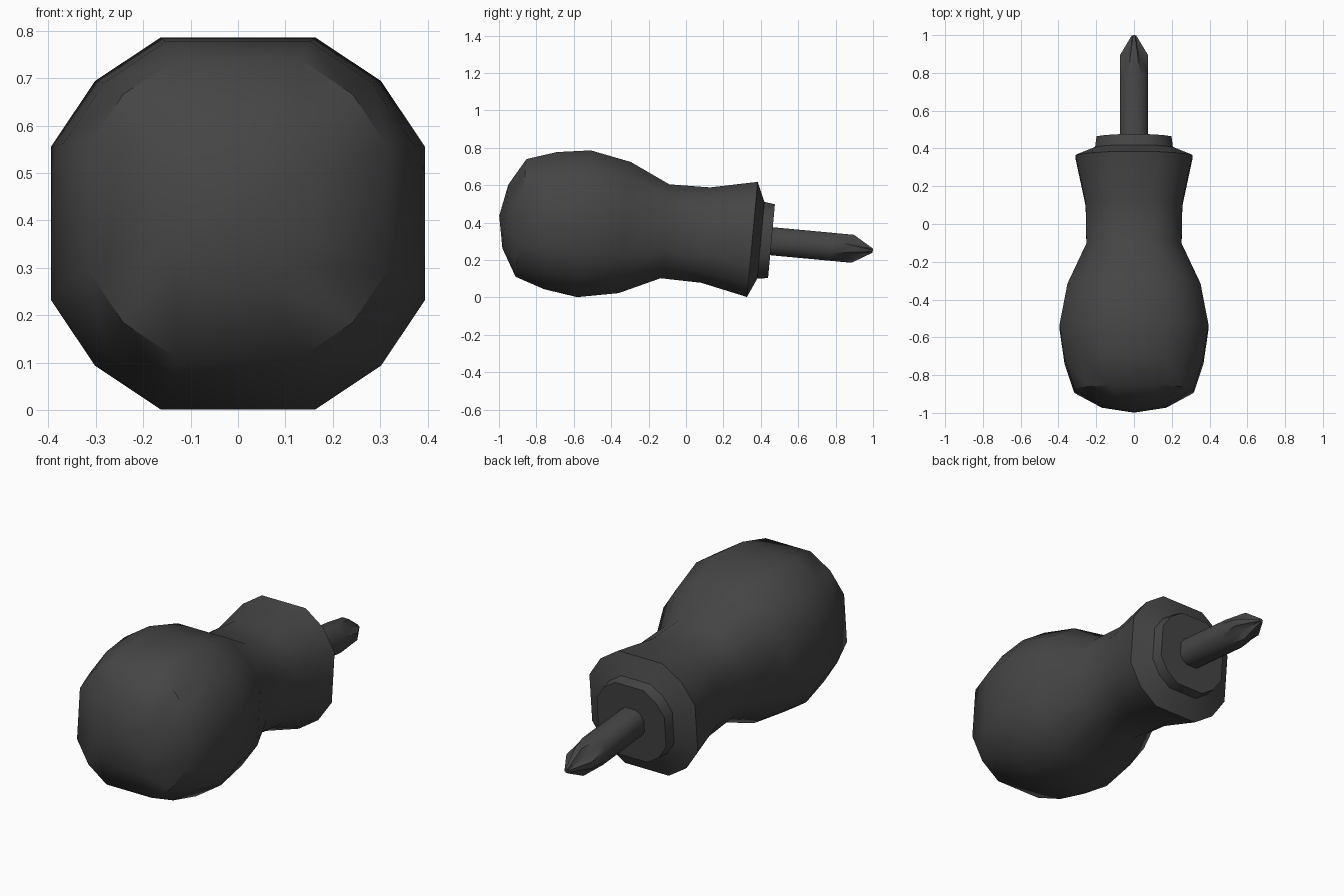
import bpy, bmesh, math
from mathutils import Matrix

if "Cube" in bpy.data.objects:
    bpy.data.objects.remove(bpy.data.objects["Cube"])

# The tool lies with its axis along y, dipping toward the tip
TILT = Matrix.Translation((0, 0, 0.343)) @ Matrix.Rotation(math.radians(-5.32), 4, 'X')
FLAT = math.cos(math.radians(22.5))

dark = bpy.data.materials.new("dark grey")
dark.diffuse_color = (0.06, 0.06, 0.06, 1)
dark.use_nodes = True
dark.node_tree.nodes["Principled BSDF"].inputs["Base Color"].default_value = dark.diffuse_color


def round_ring(t, r):
    """12-sided section with four wide flats; r is the distance to a wide flat."""
    pts = []
    for q in range(4):
        for a in (22.5, 45, 67.5):
            w = math.radians(a + 90 * q)
            pts.append((r / FLAT * math.cos(w), t, r / FLAT * math.sin(w)))
    return pts


def cross_ring(t, r, half, valley):
    """Four-bladed section: blade reach r, blade half width, valley offset."""
    pts = []
    for q in range(4):
        c, s = [(1, 0), (0, 1), (-1, 0), (0, -1)][q]
        for x, z in ((r, half), (valley, valley), (half, r)):
            pts.append((x * c - z * s, t, x * s + z * c))
    return pts


def loft(name, rings, start_apex=None, cap_end=False, angle=42):
    bm = bmesh.new()
    loops = [[bm.verts.new(p) for p in ring] for ring in rings]
    n = len(loops[0])
    for a, b in zip(loops, loops[1:]):
        for i in range(n):
            j = (i + 1) % n
            bm.faces.new((a[i], a[j], b[j], b[i]))
    if start_apex is not None:
        tip = bm.verts.new((0, start_apex, 0))
        for i in range(n):
            bm.faces.new((tip, loops[0][(i + 1) % n], loops[0][i]))
    if cap_end:
        bm.faces.new(loops[-1])
    bmesh.ops.recalc_face_normals(bm, faces=bm.faces)
    # open tubes: make sure the sides point away from the axis
    f = max(bm.faces, key=lambda k: math.hypot(k.calc_center_median().x, k.calc_center_median().z))
    c = f.calc_center_median()
    if f.normal.x * c.x + f.normal.z * c.z < 0:
        bmesh.ops.reverse_faces(bm, faces=bm.faces)
    bm.transform(TILT)
    me = bpy.data.meshes.new(name)
    bm.to_mesh(me)
    bm.free()
    me.materials.append(dark)
    ob = bpy.data.objects.new(name, me)
    bpy.context.collection.objects.link(ob)
    bpy.ops.object.select_all(action='DESELECT')
    ob.select_set(True)
    bpy.context.view_layer.objects.active = ob
    bpy.ops.object.shade_smooth_by_angle(angle=math.radians(angle))
    return ob


# Stubby bulb handle with flared front
handle = [(-0.970, 0.171), (-0.886, 0.316), (-0.728, 0.368), (-0.548, 0.394),
          (-0.329, 0.352), (-0.113, 0.252), (0.105, 0.256), (0.356, 0.309),
          (0.402, 0.206)]
loft("handle", [round_ring(t, r) for t, r in handle], start_apex=-1.003)

# Collar in front of the handle
loft("collar", [round_ring(0.402, 0.206), round_ring(0.459, 0.198)], cap_end=True)

# Shaft with a cross-shaped tip
loft("shaft", [round_ring(0.457, 0.075), round_ring(0.785, 0.075),
               cross_ring(0.895, 0.075, 0.018, 0.032),
               cross_ring(1.003, 0.011, 0.005, 0.006)], cap_end=True, angle=35)
